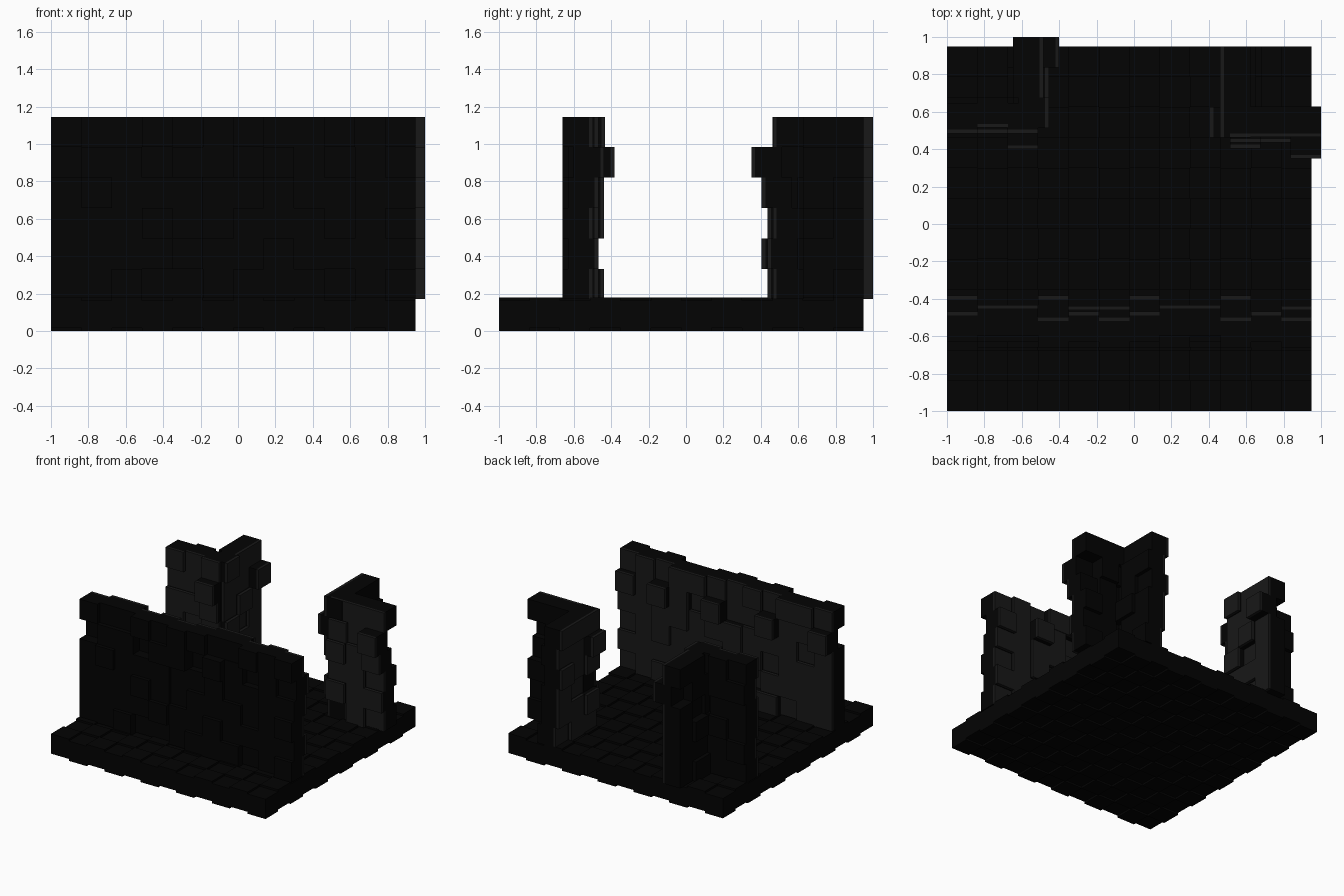
import bpy, bmesh, random
from mathutils import Matrix, Vector

if "Cube" in bpy.data.objects:
    bpy.data.objects.remove(bpy.data.objects["Cube"])

random.seed(4)
S = 0.1625          # block size
FLOOR_TOP = 0.17
ROWS = 6
RIM = 0.02          # depth of the paler front of each wall block


def material(name, v):
    m = bpy.data.materials.new(name)
    m.diffuse_color = (v, v, v, 1)
    m.use_nodes = True
    m.node_tree.nodes["Principled BSDF"].inputs["Base Color"].default_value = m.diffuse_color
    return m


dark = material("dark_stone", 0.001)
pale = material("worn_stone", 0.009)


def add_block(bm, x, y, z, facing=None):
    """Cube with lowest corner x, y, z; its facing side gets a pale front and rim."""
    centre = Vector((x, y, z)) + Vector((S, S, S)) / 2
    verts = bmesh.ops.create_cube(bm, size=S, matrix=Matrix.Translation(centre))["verts"]
    if facing is None:
        return
    faces = list({f for v in verts for f in v.link_faces})
    edges = list({e for v in verts for e in v.link_edges})
    split = centre + facing * (S / 2 - RIM)
    bmesh.ops.bisect_plane(bm, geom=verts + edges + faces, plane_co=split, plane_no=facing)
    for f in {f for v in verts for f in v.link_faces}:
        if (f.calc_center_median() - split).dot(facing) > 0:
            f.material_index = 1


def finish(bm, name):
    mesh = bpy.data.meshes.new(name)
    bm.to_mesh(mesh)
    bm.free()
    mesh.materials.append(dark)
    mesh.materials.append(pale)
    bpy.context.collection.objects.link(bpy.data.objects.new(name, mesh))


def wall(name, axis, start, count, inner, side, proud, top=()):
    """Block wall along an axis; side is the direction of the inner face.
    proud lists (column, row) blocks that stick out further; top repeats
    fixed offsets along the top row."""
    bm = bmesh.new()
    facing = Vector((0, side, 0)) if axis == 'X' else Vector((side, 0, 0))
    for row in range(ROWS):
        for col in range(count):
            out = 0.115 if (col, row) in proud else random.choice((0, 0.03, 0.03, 0.06))
            if top and row == ROWS - 1:
                out = top[col % len(top)]
            face = inner + side * out
            low = face - S if side > 0 else face
            along = start + col * S
            z = FLOOR_TOP + row * S
            if axis == 'X':
                add_block(bm, along, low, z, facing)
            else:
                add_block(bm, low, along, z, facing)
    finish(bm, name)


# Floor of paving blocks, alternately raised
bm = bmesh.new()
for i in range(12):
    for j in range(12):
        add_block(bm, -1 + i * S, -1 + j * S, 0.016 * ((i + j + 1) % 2))
finish(bm, "floor")

# Long front wall
wall("front_wall", 'X', -1.0, 12, -0.498, 1, {(0, 4), (3, 4), (6, 4), (9, 4)},
     top=(0.03, 0.065, 0.065, 0, 0.03, 0))

# Back left corner, two arms of an L
wall("left_corner_front_arm", 'X', -1.0, 3, 0.515, -1, {(2, 4)})
wall("left_corner_side_arm", 'Y', 0.5125, 3, -0.515, 1, {(2, 4)})

# Back right corner, two arms of an L
wall("right_corner_front_arm", 'X', 0.5125, 3, 0.465, -1, {(2, 4)})
wall("right_corner_side_arm", 'Y', 0.4625, 3, 0.52, -1, {(0, 4)})
